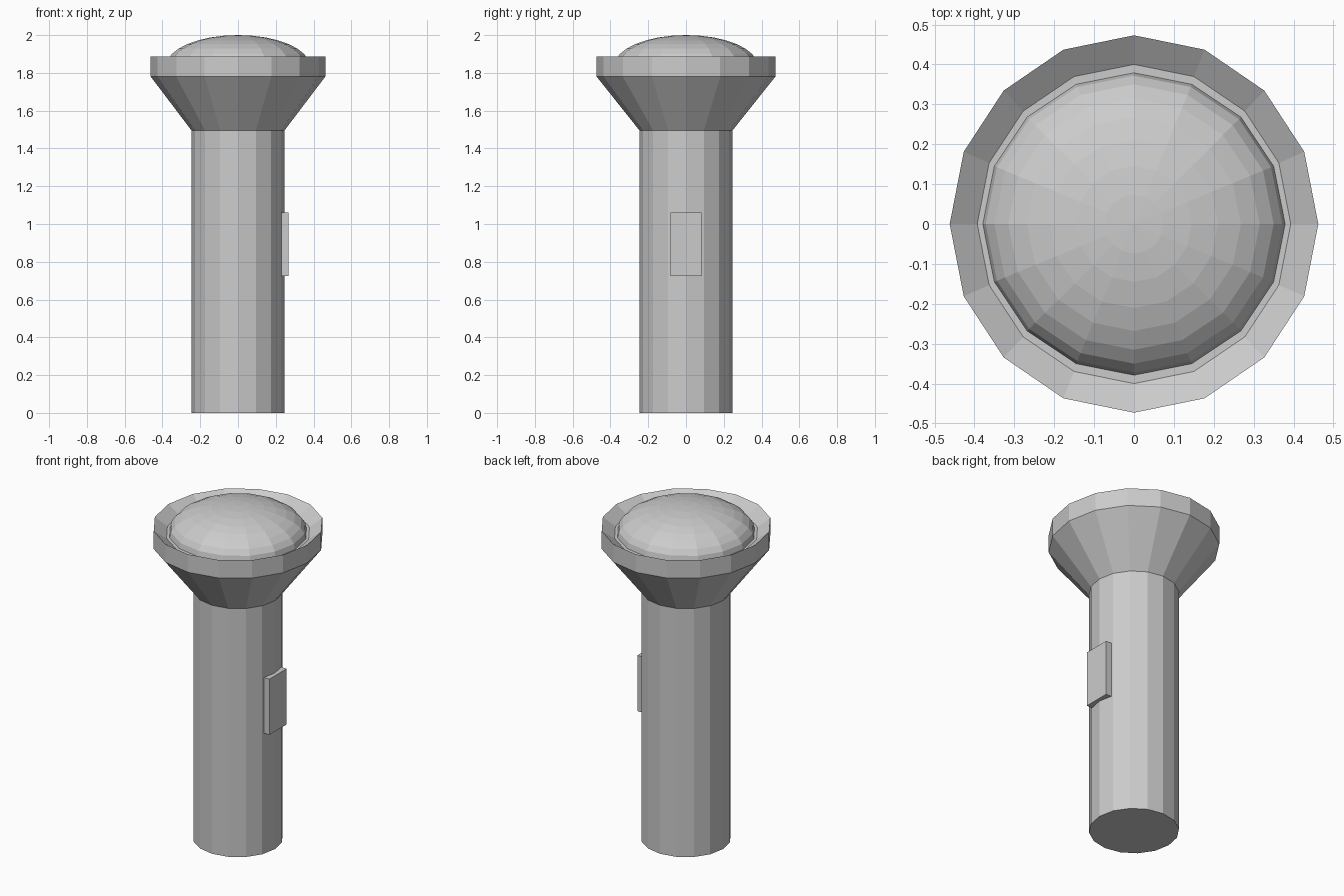
import bpy, bmesh
from math import sin, cos, pi

if "Cube" in bpy.data.objects:
    bpy.data.objects.remove(bpy.data.objects["Cube"])

SIDES = 16


def lathe(name, profile, cap_bottom=False, cap_top=False):
    """Revolve (rx, ry, z) rings around z; a zero radius makes a pole."""
    bm = bmesh.new()
    rings = []
    for rx, ry, z in profile:
        if rx == 0:
            rings.append([bm.verts.new((0, 0, z))] * SIDES)
        else:
            rings.append([bm.verts.new((rx * cos(2 * pi * i / SIDES),
                                        ry * sin(2 * pi * i / SIDES), z))
                          for i in range(SIDES)])
    for a, b in zip(rings, rings[1:]):
        for i in range(SIDES):
            j = (i + 1) % SIDES
            corners = dict.fromkeys((a[i], a[j], b[j], b[i]))
            bm.faces.new(list(corners))
    if cap_bottom:
        bm.faces.new(rings[0][::-1])
    if cap_top:
        bm.faces.new(rings[-1])
    bmesh.ops.recalc_face_normals(bm, faces=bm.faces)
    mesh = bpy.data.meshes.new(name)
    bm.to_mesh(mesh)
    bm.free()
    obj = bpy.data.objects.new(name, mesh)
    bpy.context.collection.objects.link(obj)
    return obj


# Handle and flared head with a sloped inner reflector and flat floor
lathe("flashlight_body", [
    (0.246, 0.246, 0.0),
    (0.246, 0.246, 1.495),
    (0.462, 0.473, 1.78),
    (0.462, 0.473, 1.888),
    (0.393, 0.40, 1.838),
], cap_bottom=True, cap_top=True)

# Domed lens: flattened hemisphere
R, H, BASE = 0.379, 0.162, 1.838
lens = [(R * cos(k * pi / 16), R * cos(k * pi / 16), BASE + H * sin(k * pi / 16))
        for k in range(8)]
lathe("lens", lens + [(0, 0, BASE + H)], cap_bottom=True)

# Switch on the right side, sunk into the handle
bpy.ops.mesh.primitive_cube_add(size=1, location=(0.2335, 0, 0.8925))
switch = bpy.context.object
switch.name = "switch"
switch.scale = (0.067, 0.164, 0.335)
